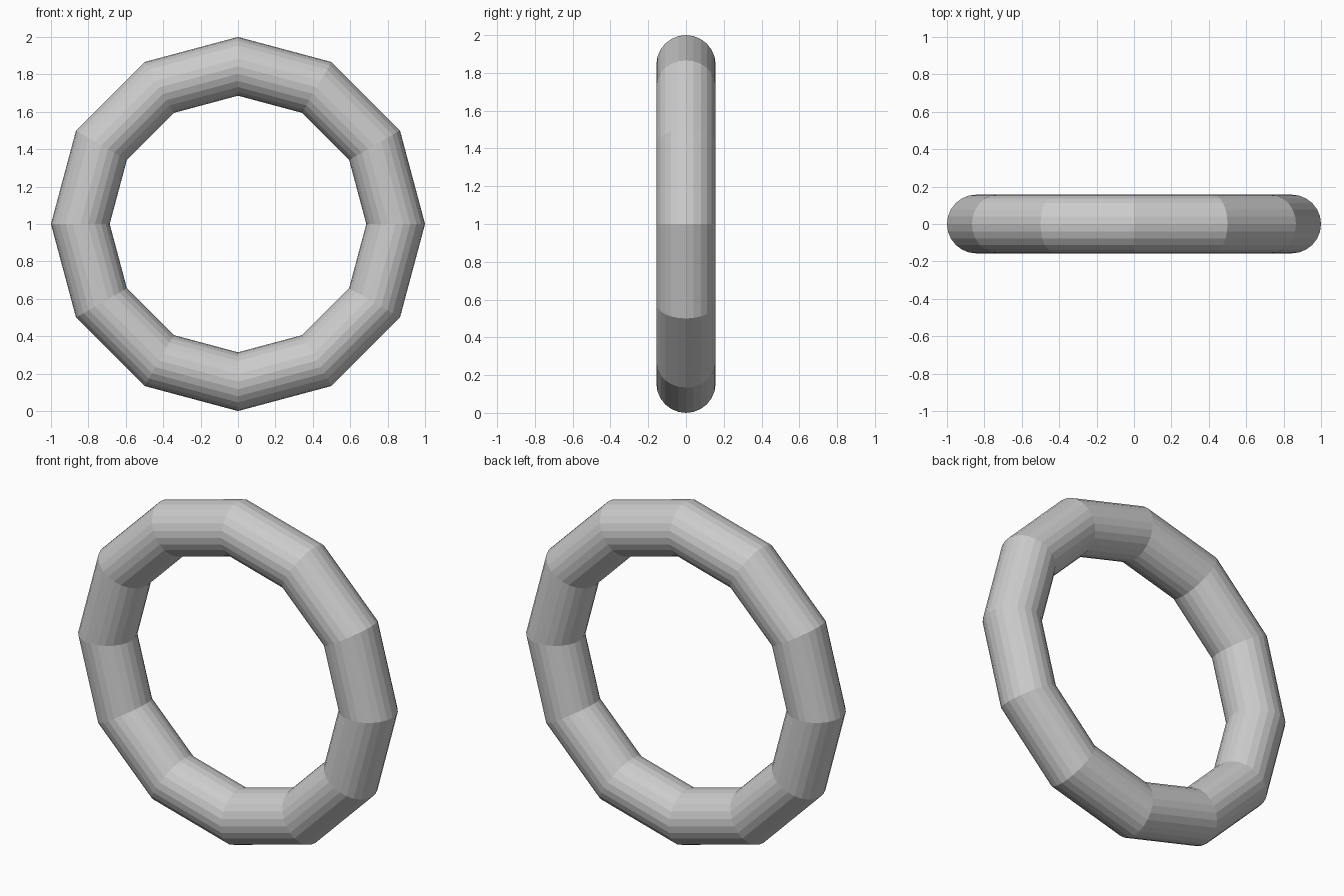
import bpy
import math

# Remove the default cube
cube = bpy.data.objects.get("Cube")
if cube:
    bpy.data.objects.remove(cube, do_unlink=True)

TUBE_RADIUS = 0.157

# Single grey material
grey = bpy.data.materials.new("light_grey")
grey.use_nodes = True
colour = (0.6, 0.6, 0.6, 1)
grey.diffuse_color = colour
grey.node_tree.nodes["Principled BSDF"].inputs["Base Color"].default_value = colour

# Upright twelve-sided ring with a rounder tube section
bpy.ops.mesh.primitive_torus_add(
    major_segments=12,
    minor_segments=24,
    major_radius=1 - TUBE_RADIUS,
    minor_radius=TUBE_RADIUS,
    location=(0, 0, 1),
    rotation=(math.pi / 2, 0, 0),
)
ring = bpy.context.object
ring.name = "ring"
ring.data.materials.append(grey)
bpy.ops.object.transform_apply(location=False, rotation=True, scale=False)
bpy.ops.object.shade_flat()
